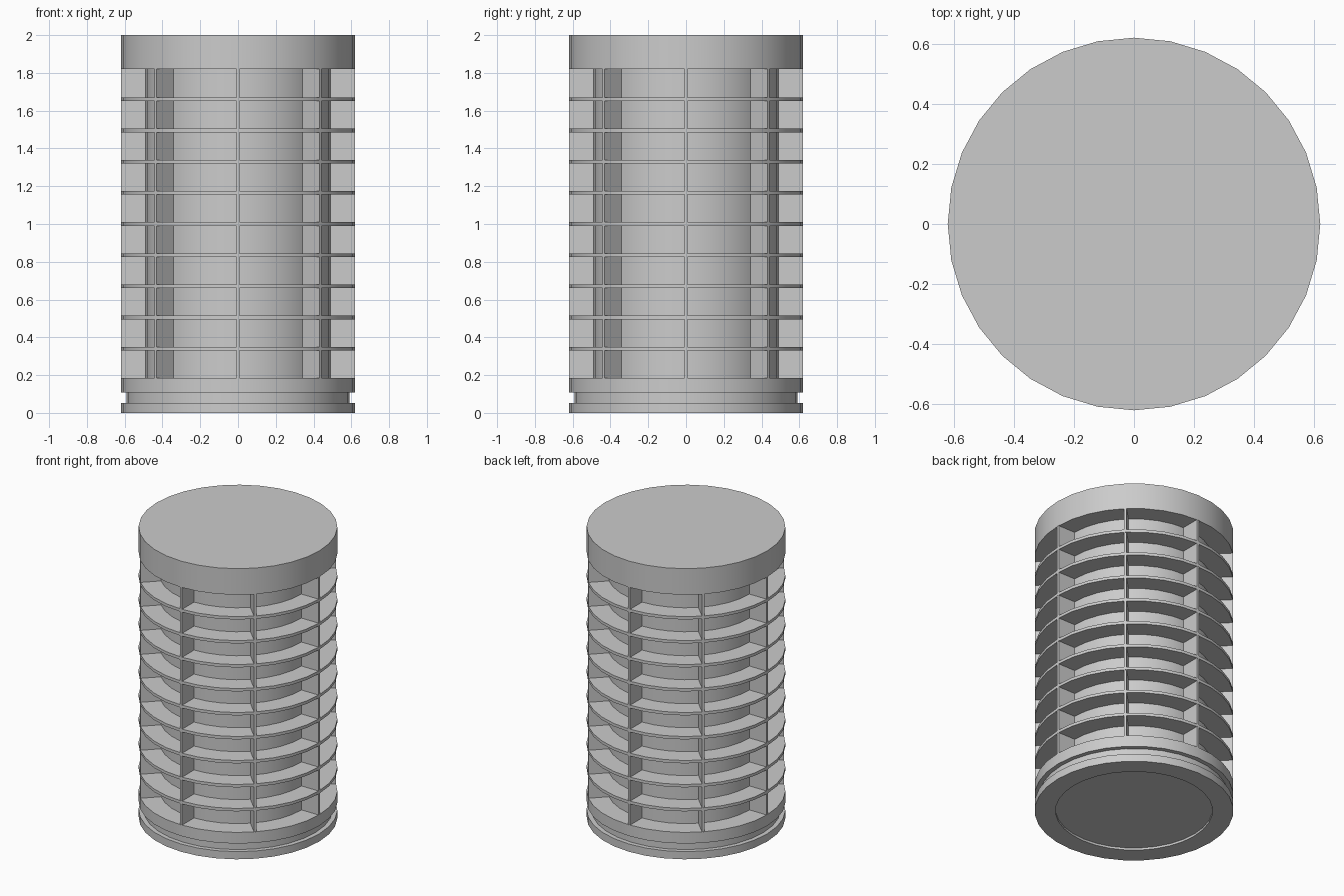
import bpy, bmesh
from math import pi, sin, cos, radians
from mathutils import Matrix

if "Cube" in bpy.data.objects:
    bpy.data.objects.remove(bpy.data.objects["Cube"])

SIDES = 32
R_OUT, R_CORE, R_GROOVE = 0.62, 0.49, 0.59


def finish(name, bm, smooth=True):
    bmesh.ops.recalc_face_normals(bm, faces=bm.faces)
    mesh = bpy.data.meshes.new(name)
    bm.to_mesh(mesh)
    bm.free()
    ob = bpy.data.objects.new(name, mesh)
    bpy.context.collection.objects.link(ob)
    if smooth:
        bpy.ops.object.select_all(action='DESELECT')
        ob.select_set(True)
        bpy.context.view_layer.objects.active = ob
        bpy.ops.object.shade_smooth_by_angle(angle=radians(30))
    return ob


def lathe(name, profile):
    """Spin (radius, z) points around z, capping both ends."""
    bm = bmesh.new()
    rings = [[bm.verts.new((r * cos(2 * pi * i / SIDES), r * sin(2 * pi * i / SIDES), z))
              for i in range(SIDES)] for r, z in profile]
    for a, b in zip(rings, rings[1:]):
        for i in range(SIDES):
            j = (i + 1) % SIDES
            bm.faces.new((a[i], a[j], b[j], b[i]))
    bm.faces.new(rings[0])
    bm.faces.new(rings[-1])
    return finish(name, bm)


# Core, grooved base with shallow recess underneath, and solid top cap
lathe("body", [
    (R_CORE, 0.015), (R_CORE, 0.0), (R_OUT, 0.0), (R_OUT, 0.053),
    (R_GROOVE, 0.053), (R_GROOVE, 0.108), (R_OUT, 0.108), (R_OUT, 0.185),
    (R_CORE, 0.185), (R_CORE, 1.82), (R_OUT, 1.82), (R_OUT, 2.0)])

# Nine thin cooling fins
for k in range(9):
    z = 0.34 + k * 0.165
    lathe(f"fin_{k + 1}", [(R_OUT, z - 0.01), (R_OUT, z + 0.01)])

# Eight upright ribs joining the fins
bm = bmesh.new()
inner, outer = R_CORE - 0.03, R_OUT - 0.001
for k in range(8):
    m = (Matrix.Rotation(k * pi / 4, 4, 'Z')
         @ Matrix.Translation(((inner + outer) / 2, 0, 1.0025))
         @ Matrix.Diagonal((outer - inner, 0.016, 1.645, 1)))
    bmesh.ops.create_cube(bm, size=1, matrix=m)
finish("upright_ribs", bm, smooth=False)
